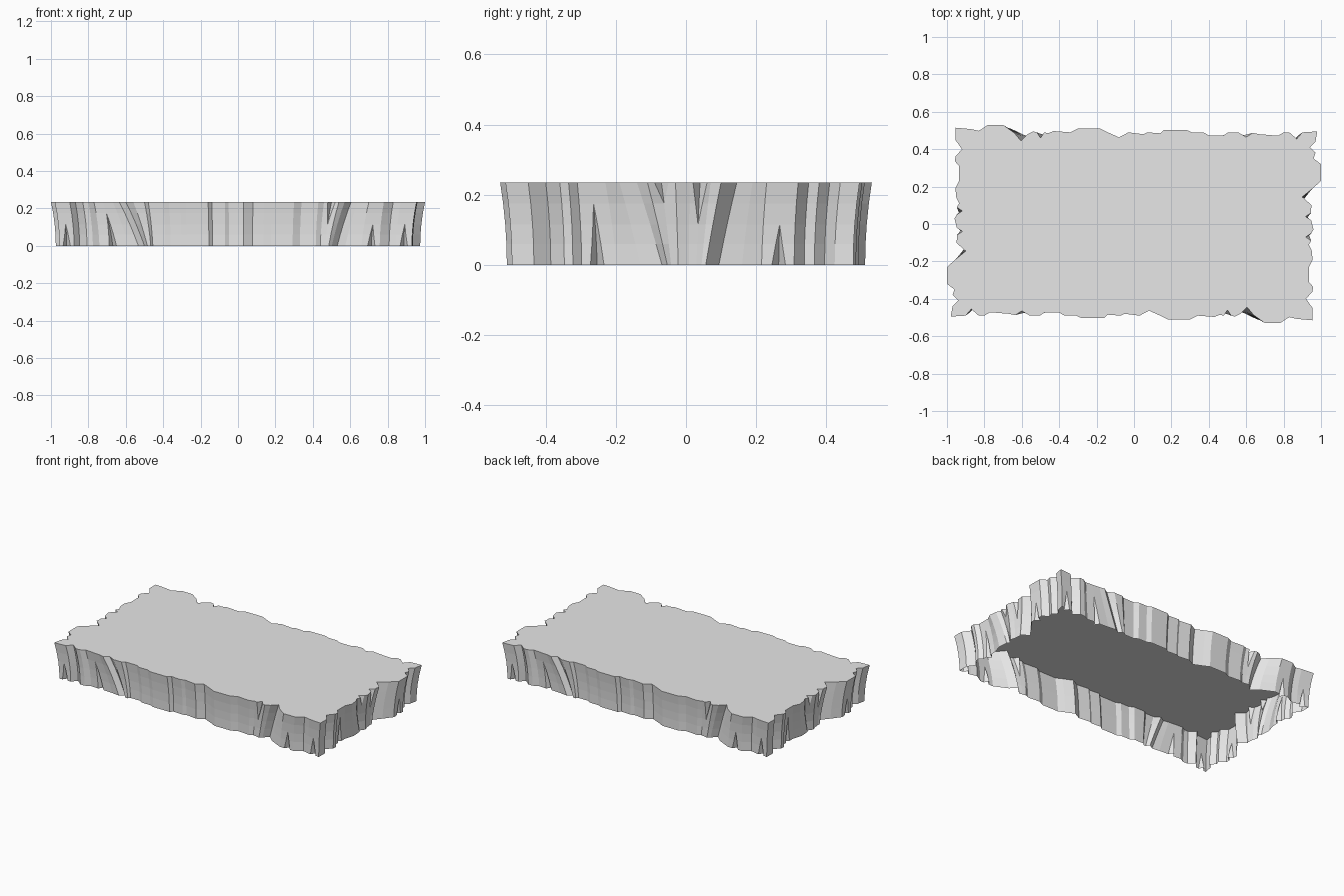
import bpy
import bmesh
from math import exp

cube = bpy.data.objects.get("Cube")
if cube:
    bpy.data.objects.remove(cube)

HEIGHT = 0.235
ROWS = (0, 0.06, 0.115, 0.175, HEIGHT)

# Rim of the front and right sides: (position along the side, distance outward)
FRONT = [(-.98, .495), (-.90, .49), (-.87, .455), (-.83, .49), (-.80, .49), (-.77, .472),
         (-.67, .48), (-.635, .487), (-.60, .465), (-.56, .488), (-.50, .488), (-.48, .474),
         (-.40, .474), (-.37, .49), (-.31, .49), (-.28, .503), (-.16, .503), (-.14, .485),
         (-.07, .49), (-.05, .48), (.03, .49), (.08, .463), (.14, .49), (.18, .51),
         (.30, .51), (.34, .49), (.43, .497), (.46, .485), (.54, .495), (.57, .48),
         (.605, .445), (.64, .487), (.70, .53), (.78, .53), (.83, .498), (.87, .507), (.955, .515)]
RIGHT = [(-.45, .955), (-.40, .92), (-.36, .955), (-.335, .957), (-.31, .935), (-.23, .935),
         (-.19, .955), (-.14, .95), (-.11, .935), (-.03, .96), (.01, .95), (.07, .945),
         (.10, .95), (.145, .90), (.19, .955), (.23, 1), (.32, 1), (.35, .96),
         (.38, .97), (.41, .94), (.44, .97)]

# Wedge cracks: (position, apex height, opens downward)
FRONT_CRACKS = [(-.94, .115, True), (-.72, .175, True), (.50, .115, False),
                (.74, .115, True), (.91, .115, True)]
RIGHT_CRACKS = [(-.27, .175, True), (-.07, .175, False), (.04, .115, False), (.275, .115, True)]

# Sideways lean of the strata towards the base: (centre, shift, spread)
FRONT_LEAN = [(-.62, .09, .10), (.60, -.06, .10)]
RIGHT_LEAN = [(-.15, .07, .08), (.13, -.05, .07)]


def rim_distance(rim, s):
    for (a, p), (b, q) in zip(rim, rim[1:]):
        if a <= s <= b:
            return p + (q - p) * (s - a) / (b - a)


def crack_opening(z, apex, downward):
    if downward:
        return max(0, 1 - z / apex)
    return max(0, (z - apex) / (HEIGHT - apex))


def side_columns(rim, cracks, leans, place):
    """Vertical point columns along one side, cracks opening at one end only."""
    entries = [(s, d, 0, None) for s, d in rim]
    for crack in cracks:
        s = crack[0]
        d = rim_distance(rim, s)
        entries += [(s + k * .0001, d, k, crack) for k in (-1, 0, 1)]
    columns = []
    for s, d, k, crack in sorted(entries, key=lambda e: e[0]):
        column = []
        for z in ROWS:
            t = z / HEIGHT
            gap = crack_opening(z, *crack[1:]) if crack else 0
            along = (crack[0] if crack else s) + k * gap * .02
            out = d - (gap * .03 if k == 0 else 0)
            along += (1 - t) * sum(m * exp(-((s - c) / w) ** 2) for c, m, w in leans)
            x, y = place(along, out)
            inset = 1 - t * t
            column.append((x * (1 - .026 * inset), y * (1 - .036 * inset), z))
        columns.append(column)
    return columns


# Two sides, repeated with a half turn to close the ring
half = side_columns(FRONT, FRONT_CRACKS, FRONT_LEAN, lambda s, d: (s, -d))
half += side_columns(RIGHT, RIGHT_CRACKS, RIGHT_LEAN, lambda s, d: (d, s))
ring = half + [[(-x, -y, z) for x, y, z in column] for column in half]

bm = bmesh.new()
grid = [[bm.verts.new(p) for p in column] for column in ring]

# Cliff walls, open underneath
for i, a in enumerate(grid):
    b = grid[(i + 1) % len(grid)]
    for j in range(len(ROWS) - 1):
        bm.faces.new((a[j], b[j], b[j + 1], a[j + 1]))

# Flat top plate
bm.faces.new([column[-1] for column in grid])

bmesh.ops.remove_doubles(bm, verts=bm.verts[:], dist=.0005)
bmesh.ops.dissolve_degenerate(bm, edges=bm.edges[:], dist=.0001)
bmesh.ops.triangulate(bm, faces=[f for f in bm.faces if len(f.verts) > 4])

mesh = bpy.data.meshes.new("rock_platform")
bm.to_mesh(mesh)
bm.free()

stone = bpy.data.materials.new("pale grey stone")
stone.use_nodes = True
colour = (0.8, 0.8, 0.8, 1)
stone.diffuse_color = colour
stone.node_tree.nodes["Principled BSDF"].inputs["Base Color"].default_value = colour
mesh.materials.append(stone)

platform = bpy.data.objects.new("rock_platform", mesh)
bpy.context.collection.objects.link(platform)
